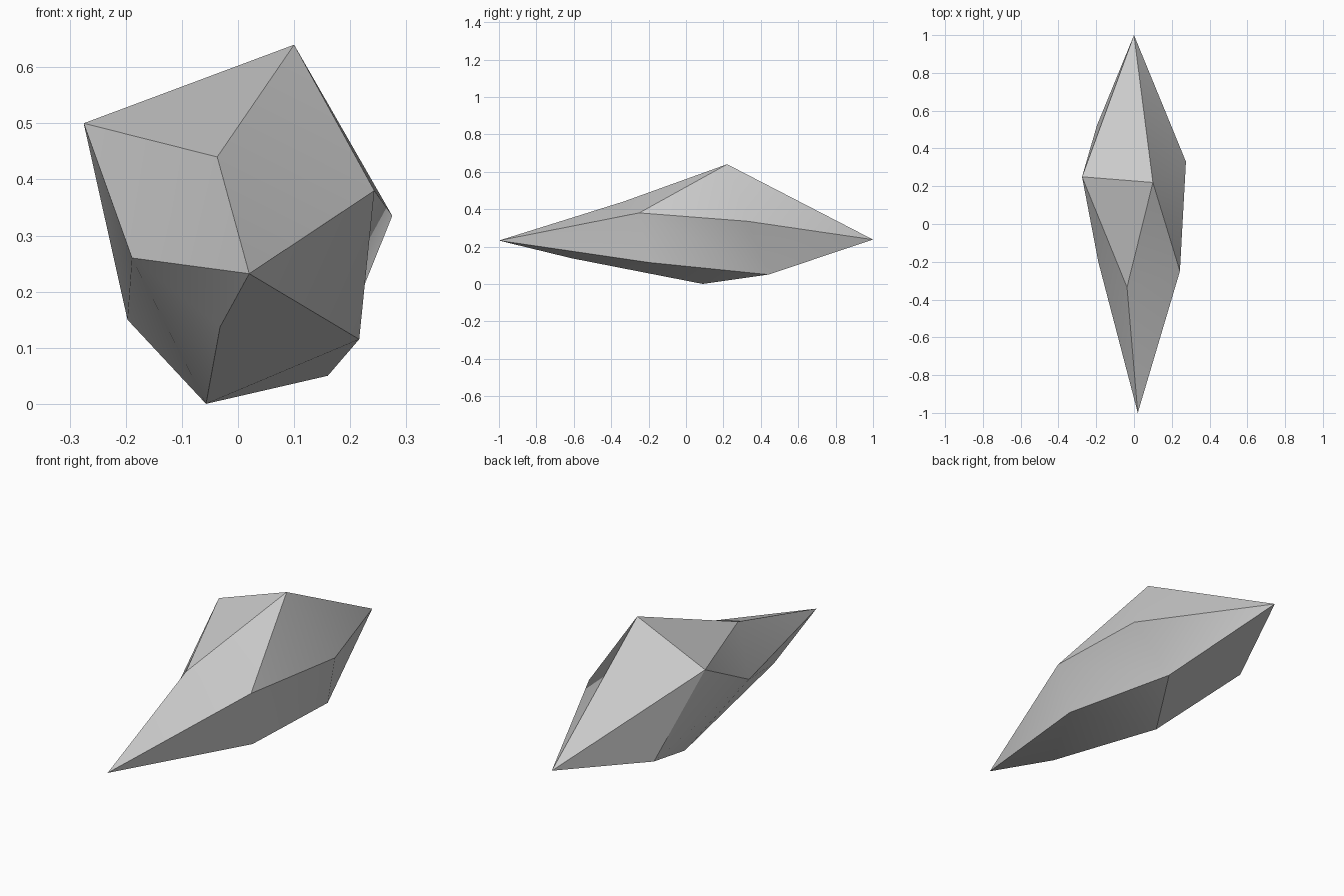
import bpy, bmesh, math

cube = bpy.data.objects.get("Cube")
if cube:
    bpy.data.objects.remove(cube)

# Plain stone colour
GREY = (0.6, 0.6, 0.6, 1)
stone = bpy.data.materials.new("grey_stone")
stone.use_nodes = True
stone.diffuse_color = GREY
for node in stone.node_tree.nodes:
    if node.type == "BSDF_PRINCIPLED":
        node.inputs["Base Color"].default_value = GREY
        node.inputs["Roughness"].default_value = 0.8

# Corners of the shard, each with a short letter
corners = {
    "D": (.02, -1, .232),        # front tip
    "T": (0, 1, .237),           # back tip
    "A": (-.275, .25, .5),       # upper ridge
    "B": (.1, .22, .64),
    "C": (-.037, -.335, .44),
    "E": (.243, -.25, .38),      # flank on the +x side
    "F": (.275, .33, .335),
    "H": (.216, -.2, .115),
    "I": (.16, .44, .05),        # underside
    "J": (-.057, .09, 0),
    "M": (-.032, -.61, .137),
    "K": (-.197, .52, .15),      # flank on the -x side
    "L": (-.189, -.2, .26),
}

# Facets grouped by side
top = "ABC BCE CDE"
plus_x_side = "EBF BTF TIF FIE EHI DEH"
underside = "DHM MHJ HIJ TIJ TJK"
back = "TAK TAB"
minus_x_side = "AKL LKJ LJM LMD LDC LCA"

bm = bmesh.new()
verts = {name: bm.verts.new(co) for name, co in corners.items()}
for side in (top, plus_x_side, underside, back, minus_x_side):
    for facet in side.split():
        bm.faces.new([verts[c] for c in facet])
bmesh.ops.recalc_face_normals(bm, faces=bm.faces)

mesh = bpy.data.meshes.new("rock_shard")
bm.to_mesh(mesh)
bm.free()
mesh.materials.append(stone)
rock = bpy.data.objects.new("rock_shard", mesh)
bpy.context.collection.objects.link(rock)

# Soft shading on shallow folds, crisp ridges elsewhere
bpy.ops.object.select_all(action="DESELECT")
rock.select_set(True)
bpy.context.view_layer.objects.active = rock
bpy.ops.object.shade_smooth_by_angle(angle=math.radians(30))
